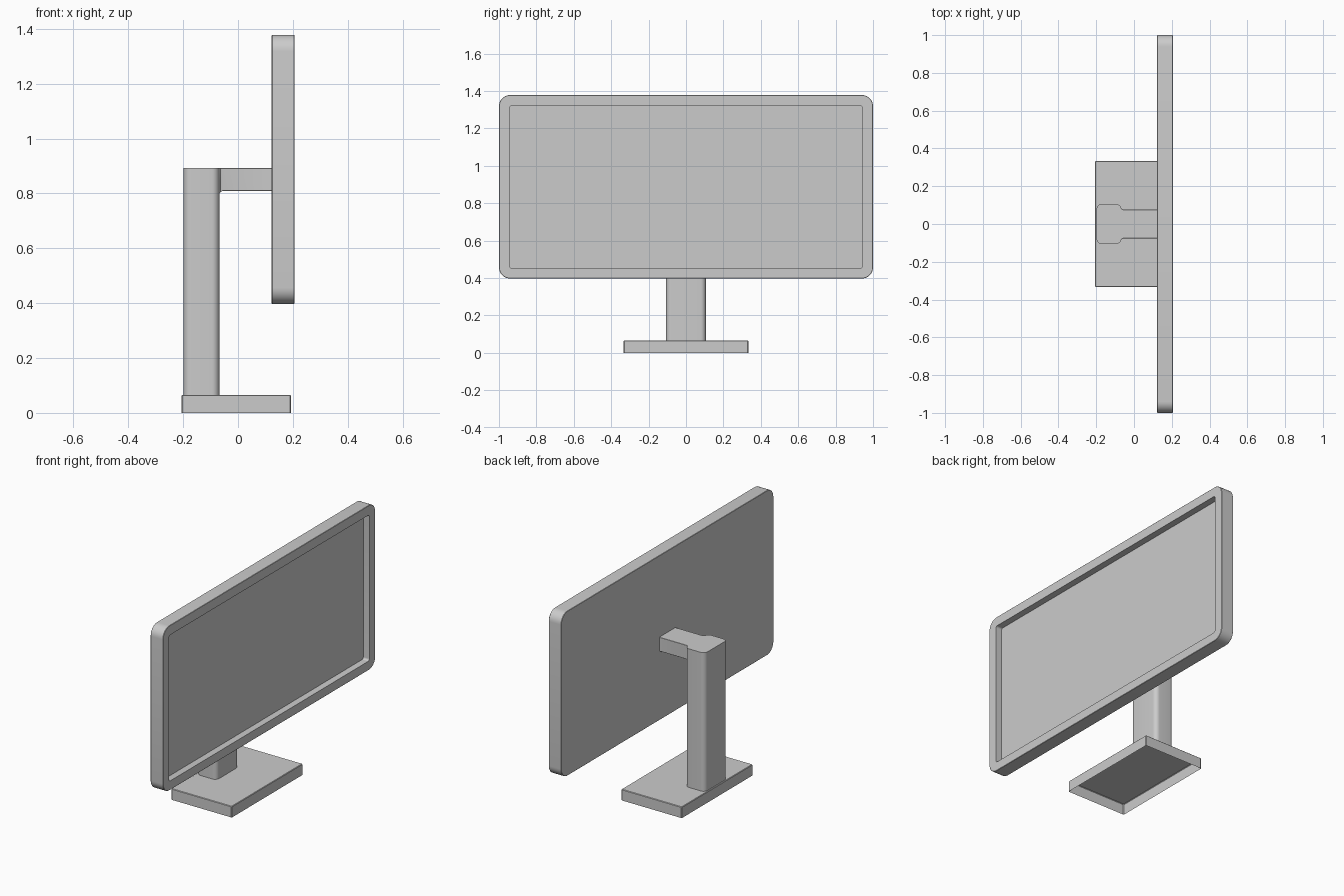
import bpy, bmesh, math

if "Cube" in bpy.data.objects:
    bpy.data.objects.remove(bpy.data.objects["Cube"])


def rounded_rect(u0, u1, v0, v1, r, seg=8):
    """Counter-clockwise outline of a rectangle with round corners."""
    pts = []
    corners = [(u1 - r, v1 - r), (u0 + r, v1 - r), (u0 + r, v0 + r), (u1 - r, v0 + r)]
    for i, (cu, cv) in enumerate(corners):
        for k in range(seg + 1):
            a = math.pi / 2 * (i + k / seg)
            pts.append((cu + r * math.cos(a), cv + r * math.sin(a)))
    return pts


def loft(name, axis, sections, cap_start=True, cap_end=True, seg=8):
    """Skin rounded rectangles (w, u0, u1, v0, v1, r) placed along an axis."""
    bm = bmesh.new()
    loops = []
    for w, *rect in sections:
        pts = rounded_rect(*rect, seg)
        loops.append([bm.verts.new((w, u, v) if axis == 'X' else (u, v, w)) for u, v in pts])
    n = len(loops[0])
    for a, b in zip(loops, loops[1:]):
        for i in range(n):
            j = (i + 1) % n
            bm.faces.new((a[i], a[j], b[j], b[i]))
    if cap_end:
        bm.faces.new(loops[-1])
    if cap_start:
        bm.faces.new(loops[0][::-1])
    bm.normal_update()
    me = bpy.data.meshes.new(name)
    bm.to_mesh(me)
    bm.free()
    ob = bpy.data.objects.new(name, me)
    bpy.context.collection.objects.link(ob)
    bpy.ops.object.select_all(action='DESELECT')
    ob.select_set(True)
    bpy.context.view_layer.objects.active = ob
    bpy.ops.object.shade_smooth_by_angle(angle=math.radians(30))
    return ob


def inset(w, u0, u1, v0, v1, r, d):
    return (w, u0 + d, u1 - d, v0 + d, v1 - d, r - d)


# screen housing with recessed display
outer = (-1, 1, 0.397, 1.378, 0.06)
display = (-0.943, 0.943, 0.451, 1.321, 0.012)
b = 0.002
loft("screen", 'X', [
    inset(0.123, *outer, b),
    (0.123 + b, *outer),
    (0.206 - b, *outer),
    inset(0.206, *outer, b),
    (0.206, *display),
    (0.166, *display),
])

# foot plate, a shell open underneath
foot = (-0.206, 0.193, -0.334, 0.334, 0.004)
loft("base", 'Z', [
    (0, *foot),
    (0.063, *foot),
    inset(0.066, *foot, 0.003),
], cap_start=False, seg=1)

# upright post, open where it stands on the foot plate
post = (-0.198, -0.068, -0.106, 0.106, 0.027)
loft("post", 'Z', [
    (0.066, *post),
    (0.892, *post),
], cap_start=False)

# arm joining post and screen, flared where it meets the post
loft("arm", 'X', [
    (-0.068, -0.085, 0.085, 0.8, 0.892, 0.001),
    (-0.064, -0.079, 0.079, 0.805, 0.892, 0.001),
    (-0.056, -0.076, 0.076, 0.809, 0.892, 0.001),
    (0.123, -0.076, 0.076, 0.809, 0.892, 0.001),
], cap_start=False, cap_end=False, seg=1)
